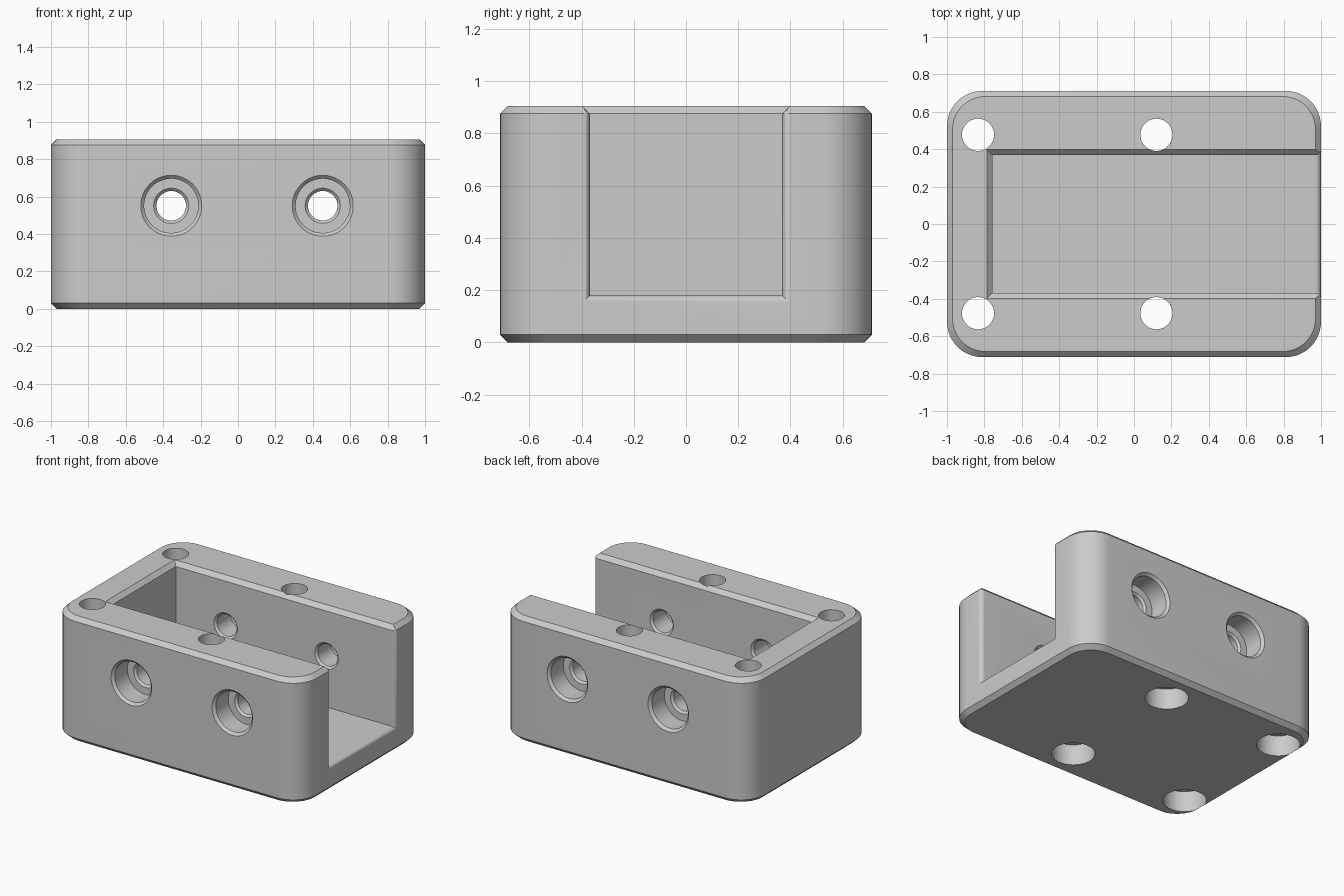
import bpy, bmesh, math

if "Cube" in bpy.data.objects:
    bpy.data.objects.remove(bpy.data.objects["Cube"], do_unlink=True)

HX, HY, TOP = 1.0, 0.712, 0.906      # block half sizes and height
CORNER, BEVEL = 0.19, 0.03           # plan corner radius, edge chamfer
WALL_Y, WALL_X, FLOOR = 0.368, -0.757, 0.18   # channel faces
MOUTH = 0.03                         # rounding at the open end

grey = bpy.data.materials.new("grey")
grey.use_nodes = True
grey.diffuse_color = (0.6, 0.6, 0.6, 1)
grey.node_tree.nodes["Principled BSDF"].inputs["Base Color"].default_value = (0.6, 0.6, 0.6, 1)


def loft(name, rings):
    """Closed solid through rings that share a point count."""
    bm = bmesh.new()
    loops = [[bm.verts.new(p) for p in ring] for ring in rings]
    n = len(loops[0])
    for a, b in zip(loops, loops[1:]):
        for i in range(n):
            j = (i + 1) % n
            bm.faces.new((a[i], a[j], b[j], b[i]))
    bm.faces.new(loops[0])
    bm.faces.new(loops[-1])
    bmesh.ops.recalc_face_normals(bm, faces=bm.faces)
    mesh = bpy.data.meshes.new(name)
    bm.to_mesh(mesh)
    bm.free()
    mesh.materials.append(grey)
    obj = bpy.data.objects.new(name, mesh)
    bpy.context.collection.objects.link(obj)
    return obj


def rounded_rectangle(inset, z, steps=12):
    r = CORNER - inset * 0.5
    points = []
    for k, (sx, sy) in enumerate(((1, 1), (-1, 1), (-1, -1), (1, -1))):
        for i in range(steps + 1):
            t = math.pi / 2 * (k + i / steps)
            points.append((sx * (HX - inset - r) + r * math.cos(t),
                           sy * (HY - inset - r) + r * math.sin(t), z))
    return points


def turned(name, profile, place, steps=48):
    """Stepped round cutter; place maps (u, v, depth) to a point."""
    turn = [2 * math.pi * i / steps for i in range(steps)]
    return loft(name, [[place(r * math.cos(t), r * math.sin(t), d) for t in turn]
                       for r, d in profile])


# Block with rounded corners and chamfered rims
block = loft("bracket_block", [
    rounded_rectangle(BEVEL, 0), rounded_rectangle(0, BEVEL),
    rounded_rectangle(0, TOP - BEVEL), rounded_rectangle(BEVEL, TOP)])
cutters = []

# Channel, open at one end with a rounded mouth
stations = [(WALL_X, 0)]
for i in range(9):
    t = math.pi / 2 * i / 8
    stations.append((HX - MOUTH + MOUTH * math.sin(t), MOUTH * (1 - math.cos(t))))
stations.append((HX + 0.1, MOUTH))


def channel_ring(x, e):
    w = WALL_Y + e
    return [(x, -w, FLOOR - e), (x, w, FLOOR - e), (x, w, 1.1), (x, -w, 1.1)]


def flare_ring(x, e, slant):
    low, high, mid = -0.1, 0.12, TOP - BEVEL
    w = WALL_Y + e
    return [(x - slant * s, side * (w + s), mid + s)
            for s, side in ((low, -1), (low, 1), (high, 1), (high, -1))]


cutters.append(loft("channel_cutter", [channel_ring(x, e) for x, e in stations]))
cutters.append(loft("channel_chamfer_cutter",
                    [flare_ring(x, e, i == 0) for i, (x, e) in enumerate(stations)]))

# Upright screw holes, counterbored from below
upright = [(0.143, -0.1), (0.143, 0.15), (0.086, 0.15), (0.086, 1.1)]
for x in (-0.834, 0.12):
    for y in (-0.477, 0.477):
        cutters.append(turned("upright_hole_cutter", upright,
                              lambda u, v, d, x=x, y=y: (x + u, y + v, d)))

# Side screw holes, counterbored from outside, chamfered at each edge
outer, seat, inner = HY, HY - 0.16, WALL_Y
side_profile = [(0.213, outer + 0.05), (0.145, outer - 0.018), (0.145, seat),
                (0.094, seat), (0.079, seat - 0.015), (0.079, inner + 0.015),
                (0.194, inner - 0.1)]
for x in (-0.357, 0.453):
    for side in (-1, 1):
        cutters.append(turned("side_hole_cutter", side_profile,
                              lambda u, v, d, x=x, s=side: (x + u, s * d, 0.551 + v)))

# Cut everything out of the block
bpy.ops.object.select_all(action='DESELECT')
block.select_set(True)
bpy.context.view_layer.objects.active = block
for cutter in cutters:
    cutter.hide_render = True
    cut = block.modifiers.new("cut", 'BOOLEAN')
    cut.operation = 'DIFFERENCE'
    cut.solver = 'EXACT'
    cut.object = cutter
    bpy.ops.object.modifier_apply(modifier=cut.name)
    bpy.data.objects.remove(cutter, do_unlink=True)

bpy.ops.object.shade_smooth_by_angle(angle=math.radians(30))
